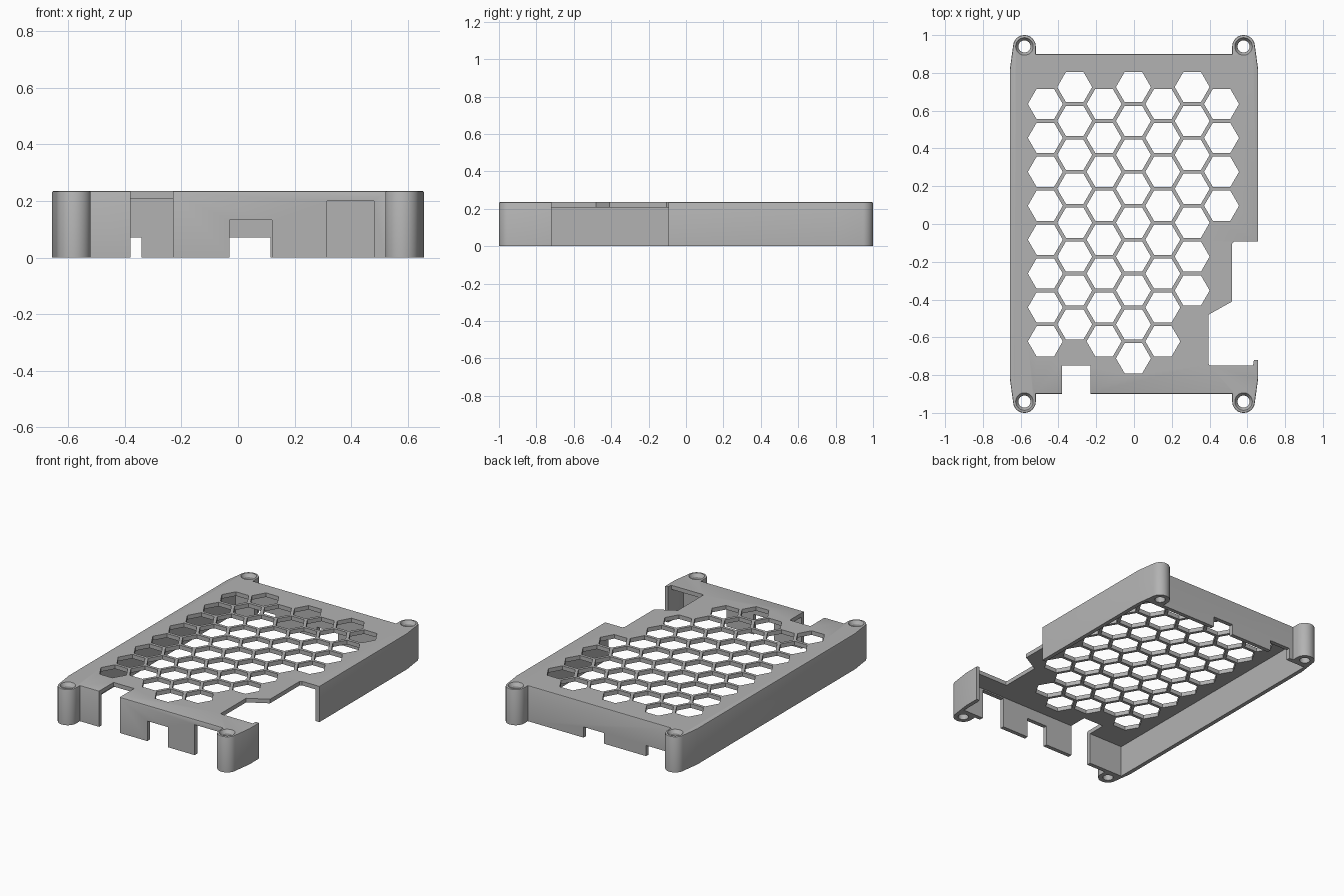
import bpy, bmesh
from math import radians, cos, sin, pi

if "Cube" in bpy.data.objects:
    bpy.data.objects.remove(bpy.data.objects["Cube"])

HEIGHT, WALL, PLATE_Z = 0.235, 0.027, 0.208
HALF_X, HALF_Y = 0.657, 0.9
POST_X, POST_Y, POST_R = 0.58, 0.94, 0.06

grey = bpy.data.materials.new("plastic_grey")
grey.use_nodes = True
colour = (0.45, 0.45, 0.45, 1)
grey.diffuse_color = colour
grey.node_tree.nodes["Principled BSDF"].inputs["Base Color"].default_value = colour


def prism(bm, points, z0, z1):
    """Extrude a counter-clockwise outline between two heights."""
    face = bm.faces.new([bm.verts.new((x, y, z0)) for x, y in points])
    new = bmesh.ops.extrude_face_region(bm, geom=[face])["geom"]
    top = [v for v in new if isinstance(v, bmesh.types.BMVert)]
    bmesh.ops.translate(bm, verts=top, vec=(0, 0, z1 - z0))
    return top


def box(bm, x0, x1, y0, y1, z0, z1):
    prism(bm, [(x0, y0), (x1, y0), (x1, y1), (x0, y1)], z0, z1)


def finish(bm, name):
    bmesh.ops.recalc_face_normals(bm, faces=bm.faces)
    mesh = bpy.data.meshes.new(name)
    bm.to_mesh(mesh)
    bm.free()
    mesh.materials.append(grey)
    obj = bpy.data.objects.new(name, mesh)
    bpy.context.collection.objects.link(obj)
    return obj


def cut(body, bm, name):
    """Subtract the solids in bm from the body."""
    cutter = finish(bm, name)
    cutter.hide_render = True
    mod = body.modifiers.new(name, 'BOOLEAN')
    mod.operation, mod.solver, mod.object = 'DIFFERENCE', 'EXACT', cutter
    bpy.context.view_layer.objects.active = body
    bpy.ops.object.modifier_apply(modifier=name)
    bpy.data.objects.remove(cutter)


# Outline: one corner with its rounded screw post, mirrored to all four
corner = [(HALF_X, 0.82)]
for i in range(25):
    a = radians(5) + radians(175) * i / 24
    corner.append((POST_X + POST_R * cos(a), POST_Y + POST_R * sin(a)))
corner.append((POST_X - POST_R, HALF_Y))
half = corner + [(-x, y) for x, y in reversed(corner)]
outline = half + [(-x, -y) for x, y in half]

# Solid body with softened top rim
bm = bmesh.new()
prism(bm, outline, 0, HEIGHT)
rim = [e for e in bm.edges if all(v.co.z > HEIGHT - 0.001 for v in e.verts)]
bmesh.ops.bevel(bm, geom=rim, offset=0.006, segments=2, profile=0.5, affect='EDGES')
body = finish(bm, "case_cover")

# Hollow inside, open at the bottom
bm = bmesh.new()
ix, iy = HALF_X - WALL, HALF_Y - WALL
box(bm, -ix, ix, -iy, iy, -0.1, PLATE_Z)
cut(body, bm, "cavity")

# Stepped side opening through the top plate
bm = bmesh.new()
prism(bm, [(0.395, -0.74), (0.4, -0.748), (0.63, -0.748), (0.635, -0.72), (0.8, -0.72),
           (0.8, -0.093), (0.53, -0.093), (0.52, -0.103), (0.52, -0.41), (0.395, -0.48)],
      -0.1, 0.4)
cut(body, bm, "side_opening")

# Connector notches in the front wall and slots in the back wall
bm = bmesh.new()
box(bm, -0.38, -0.23, -1.1, -0.75, -0.1, 0.4)
box(bm, -0.03, 0.12, -1.1, -0.8, -0.1, 0.132)
box(bm, 0.315, 0.48, -1.1, -0.8, -0.1, 0.2)
for x in (-0.49, -0.035):
    box(bm, x, x + 0.15, 0.8, 1.1, -0.1, 0.07)
cut(body, bm, "wall_notches")

# Honeycomb vents: top row and number of cells in each column
bm = bmesh.new()
STEP_X, STEP_Y, CELL_R = 0.1555, 0.1795, 0.0925
for col, count in enumerate((8, 8, 8, 9, 8, 7, 4)):
    cx = (col - 3) * STEP_X - 0.003
    top_y = 0.725 if col % 2 else 0.725 - STEP_Y / 2
    for row in range(count):
        cy = top_y - row * STEP_Y
        prism(bm, [(cx + CELL_R * cos(k * pi / 3), cy + CELL_R * sin(k * pi / 3))
                   for k in range(6)], 0.15, 0.3)
cut(body, bm, "honeycomb")

# Screw holes, widened at the top
bm = bmesh.new()
for sx in (-1, 1):
    for sy in (-1, 1):
        ring = [(sx * POST_X + 0.032 * cos(k * pi / 12), sy * POST_Y + 0.032 * sin(k * pi / 12))
                for k in range(24)]
        prism(bm, ring, -0.1, 0.3)
cut(body, bm, "screw_holes")
bm = bmesh.new()
for sx in (-1, 1):
    for sy in (-1, 1):
        ring = [(sx * POST_X + 0.032 * cos(k * pi / 12), sy * POST_Y + 0.032 * sin(k * pi / 12))
                for k in range(24)]
        for v in prism(bm, ring, HEIGHT - 0.022, HEIGHT + 0.002):
            v.co.x = sx * POST_X + (v.co.x - sx * POST_X) * 1.5
            v.co.y = sy * POST_Y + (v.co.y - sy * POST_Y) * 1.5
cut(body, bm, "countersinks")

# Smooth round posts, sharp edges elsewhere
bpy.ops.object.select_all(action='DESELECT')
body.select_set(True)
bpy.context.view_layer.objects.active = body
bpy.ops.object.shade_smooth_by_angle(angle=radians(30))
